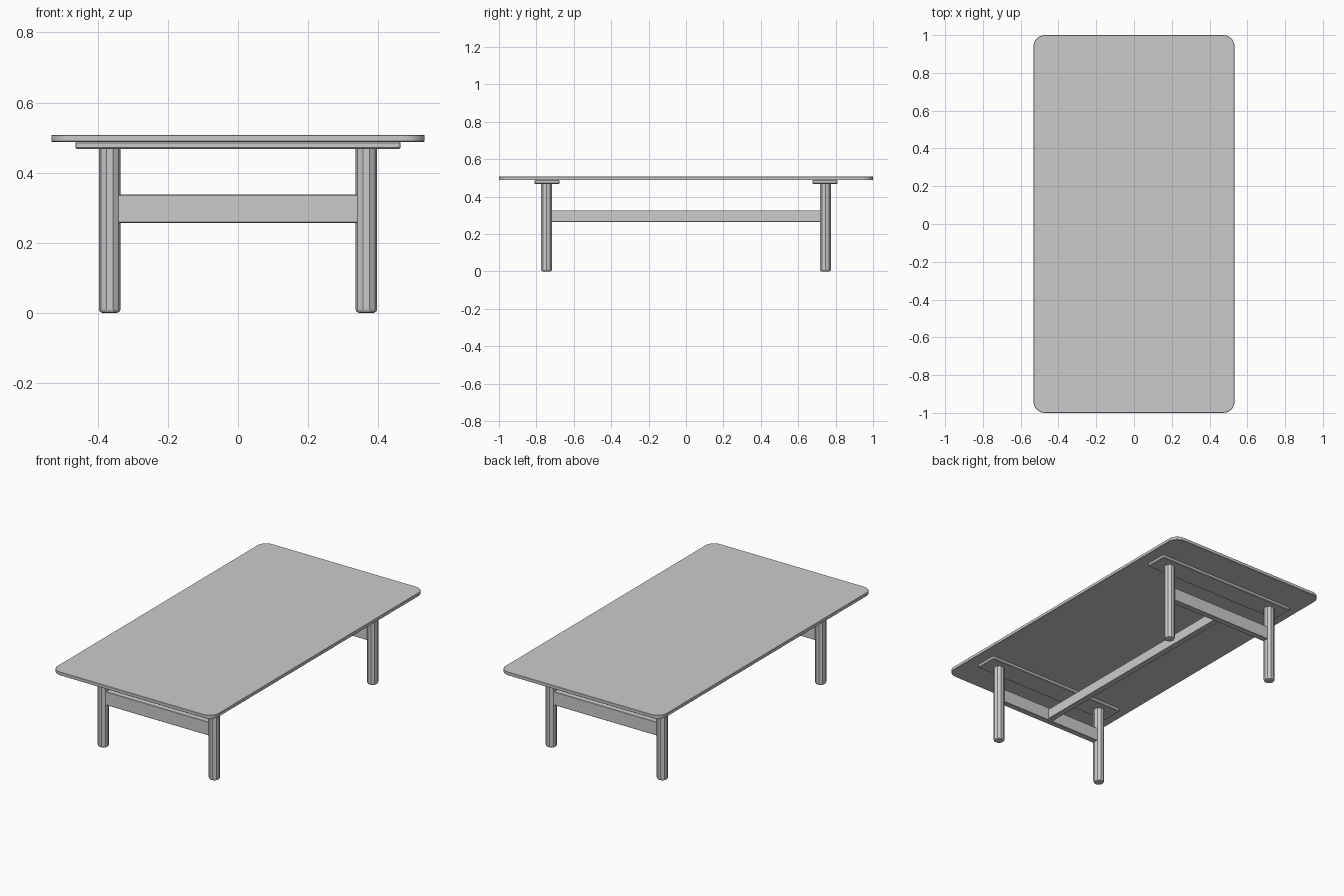
import bpy, bmesh, math
from mathutils import Matrix

if "Cube" in bpy.data.objects:
    bpy.data.objects.remove(bpy.data.objects["Cube"])


def finish(bm, name):
    bmesh.ops.recalc_face_normals(bm, faces=bm.faces)
    me = bpy.data.meshes.new(name)
    bm.to_mesh(me)
    bm.free()
    ob = bpy.data.objects.new(name, me)
    bpy.context.collection.objects.link(ob)
    return ob


def slab(name, centre, size, corner=0.0, edge=0.0, segs=6):
    """Box with rounded plan corners and slightly eased horizontal edges."""
    bm = bmesh.new()
    bmesh.ops.create_cube(bm, size=1)
    bmesh.ops.scale(bm, vec=size, verts=bm.verts)
    if corner:
        upright = [e for e in bm.edges
                   if abs(e.verts[0].co.z - e.verts[1].co.z) > 1e-5]
        bmesh.ops.bevel(bm, geom=upright, offset=corner, segments=segs,
                        profile=0.5, affect='EDGES')
    if edge:
        rims = [e for e in bm.edges
                if abs(e.verts[0].co.z - e.verts[1].co.z) < 1e-5]
        bmesh.ops.bevel(bm, geom=rims, offset=edge, segments=1,
                        profile=0.5, affect='EDGES')
    bmesh.ops.translate(bm, vec=centre, verts=bm.verts)
    return finish(bm, name)


def leg(name, x, y, top, radius, sides=10, chamfer=0.01):
    """Faceted post with a chamfered foot."""
    bm = bmesh.new()
    bmesh.ops.create_cone(bm, cap_ends=True, segments=sides, radius1=radius,
                          radius2=radius, depth=top,
                          matrix=Matrix.Rotation(math.pi / 2, 4, 'Z'))
    foot = [e for e in bm.edges if all(v.co.z < 0 for v in e.verts)]
    bmesh.ops.bevel(bm, geom=foot, offset=chamfer, segments=2,
                    profile=0.5, affect='EDGES')
    bmesh.ops.translate(bm, vec=(x, y, top / 2), verts=bm.verts)
    return finish(bm, name)


# Table top
slab("table_top", (0, 0, 0.498), (1.064, 2.0, 0.02), corner=0.06, edge=0.002, segs=8)

for sy, end in ((-1, "front"), (1, "back")):
    # Support batten under the top
    slab(end + "_batten", (0, sy * 0.743, 0.4785), (0.928, 0.134, 0.021),
         corner=0.008, edge=0.004, segs=2)
    # Cross rail between the pair of legs
    slab(end + "_rail", (0, sy * 0.745, 0.297), (0.69, 0.036, 0.08), edge=0.002)
    # Legs
    for sx, side in ((-1, "left"), (1, "right")):
        leg(f"{end}_{side}_leg", sx * 0.366, sy * 0.745, 0.469, 0.031)

# Long stretcher joining the two rails
slab("long_stretcher", (0, 0, 0.296), (0.036, 1.46, 0.062), edge=0.002)
